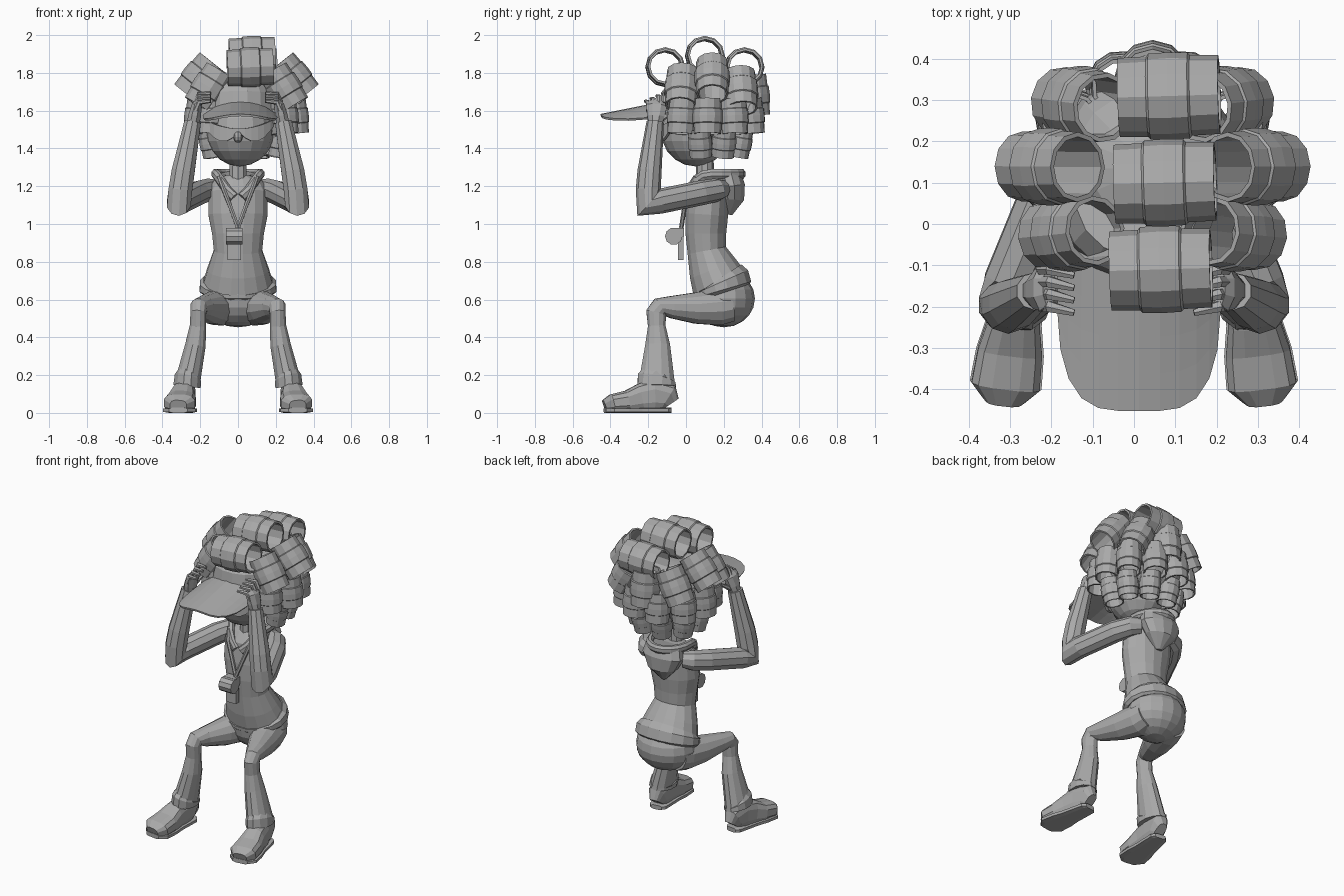
import bpy, bmesh, math
from mathutils import Vector, Matrix

if "Cube" in bpy.data.objects:
    bpy.data.objects.remove(bpy.data.objects["Cube"], do_unlink=True)

colour = (.4, .4, .4, 1)
grey = bpy.data.materials.new("plain_grey")
grey.use_nodes = True
grey.diffuse_color = colour
grey.node_tree.nodes["Principled BSDF"].inputs["Base Color"].default_value = colour

X, Y, Z = Matrix.Identity(3)
SIDES = {"left": 1, "right": -1}


def finish(name, bm, thickness=0):
    bmesh.ops.recalc_face_normals(bm, faces=bm.faces)
    mesh = bpy.data.meshes.new(name)
    bm.to_mesh(mesh)
    bm.free()
    mesh.materials.append(grey)
    part = bpy.data.objects.new(name, mesh)
    bpy.context.collection.objects.link(part)
    if thickness:
        part.modifiers.new("thickness", "SOLIDIFY").thickness = thickness


def skin(name, rings, cyclic=False):
    """Joins rings of points with quads; caps the ends unless cyclic."""
    bm = bmesh.new()
    rows = [[bm.verts.new(point) for point in ring] for ring in rings]
    following = rows[1:] + rows[:1] if cyclic else rows[1:]
    for row, other in zip(rows, following):
        for i in range(len(row)):
            bm.faces.new((row[i - 1], row[i], other[i], other[i - 1]))
    if not cyclic:
        bm.faces.new(rows[0])
        bm.faces.new(rows[-1])
    finish(name, bm)


def sheet(name, rows, thickness):
    """Open surface through rows of points, given a thickness."""
    bm = bmesh.new()
    rows = [[bm.verts.new(point) for point in row] for row in rows]
    for row, other in zip(rows, rows[1:]):
        for i in range(1, len(row)):
            bm.faces.new((row[i - 1], row[i], other[i], other[i - 1]))
    finish(name, bm, thickness)


def loft(name, sections, sides=10, across=X, mirror=1, power=1):
    """Sections (x, y, z, radius, optional second radius) set across a path."""
    centres = [Vector((s[0] * mirror, s[1], s[2])) for s in sections]
    steps = [(b - a).normalized() for a, b in zip(centres, centres[1:])]
    rings = []
    for k, section in enumerate(sections):
        along = (steps[max(k - 1, 0)] + steps[min(k, len(steps) - 1)]).normalized()
        u = (across - along * across.dot(along)).normalized()
        v = along.cross(u)
        ring = []
        for i in range(sides):
            angle = math.tau * (i + .5) / sides
            c, s = [math.copysign(abs(w) ** power, w) for w in (math.cos(angle), math.sin(angle))]
            ring.append(centres[k] + u * c * section[3] + v * s * section[-1])
        rings.append(ring)
    skin(name, rings)


def solid(name, centre, scale, maker, **options):
    bm = bmesh.new()
    place = Matrix.Translation(centre) @ Matrix.Diagonal((*scale, 1))
    maker(bm, matrix=place, **options)
    finish(name, bm)


def ball(name, centre, radii, segments=16):
    solid(name, centre, radii, bmesh.ops.create_uvsphere,
          u_segments=segments, v_segments=segments // 2 + 2, radius=1)


def box(name, centre, dimensions):
    solid(name, centre, dimensions, bmesh.ops.create_cube, size=1)


def roller(name, centre, axis, radius, sides=12):
    """Open tube with a wider lock of hair wound round its middle."""
    turn = Vector(axis).to_track_quat("Z", "Y")
    half = [(.78, 1.15), (.9, 1.15), (.92, .5), (.98, .45)]
    profile = half + [(1, 0)] + [(r, -h) for r, h in reversed(half)]
    rings = []
    for r, h in profile:
        angles = [math.tau * i / sides for i in range(sides)]
        rings.append([Vector(centre) + turn @ Vector((r * math.cos(a), r * math.sin(a), h)) * radius
                      for a in angles])
    skin(name, rings, cyclic=True)


def roller_ring(name, count, start, height, radius, lean, spread=1, drop=0):
    """Rollers round the sides and back of the head, open towards the face."""
    for i in range(count):
        angle = math.radians(start + (180 - 2 * start) * i / (count - 1))
        c, s = math.cos(angle), math.sin(angle)
        centre = (.045 + .25 * spread * c, .12 + .23 * spread * s, height - drop * abs(s))
        roller(f"{name}_{i + 1}", centre, (lean[0] * c, lean[1] * s, -1), radius)


# Trunk
loft("shirt", [(0, .13, 1.26, .06), (0, .13, 1.23, .13, .08), (0, .12, 1.17, .16, .11),
               (0, .11, 1.05, .16, .115), (0, .105, .95, .14, .11), (0, .11, .86, .13, .105),
               (0, .145, .76, .165, .135), (0, .18, .68, .19, .155)], sides=16)
loft("shirt_hem", [(0, .17, .705, .185, .15), (0, .18, .69, .205, .165),
                   (0, .19, .65, .207, .165), (0, .195, .635, .19, .15)], sides=16)
ball("pelvis", centre=(0, .2, .605), radii=(.19, .165, .152))
loft("neck", [(0, .1, 1.2, .05), (0, .1, 1.4, .045)])

# Hood, with a collar that dips to a point at the front
collar = []
for i in range(19):
    angle = math.radians(-80 + 340 * i / 18)
    c, s = math.cos(angle), math.sin(angle)
    collar.append((.12 * c, .15 + .145 * s, 1.265 - .13 * max(0, -s) ** 3, .028, .022))
loft("collar", collar, sides=8, across=Z)
loft("hood", [(0, .22, 1.27, .12, .07), (0, .235, 1.2, .14, .08), (0, .24, 1.13, .1, .07),
              (0, .225, 1.05, .02)], sides=12)

for tag, side in SIDES.items():
    # Flared leg and cuff
    loft(tag + "_leg", [(.09, .24, .57, .09), (.1, .17, .56, .1), (.14, .05, .555, .085),
                        (.185, -.08, .56, .06), (.207, -.14, .56, .047, .052),
                        (.21, -.158, .53, .043, .056), (.212, -.155, .46, .045, .048),
                        (.225, -.15, .36, .056, .068), (.27, -.155, .15, .07, .1)],
         sides=12, mirror=side)
    loft(tag + "_cuff", [(.26, -.15, .19, .068, .095), (.265, -.155, .18, .075, .105),
                         (.27, -.155, .14, .075, .105)], sides=12, mirror=side)

    # Shoe, standing on the floor and turned outwards
    shoe = [(-.08, .03, .05), (-.1, .05, .08), (-.17, .058, .09), (-.24, .065, .078),
            (-.31, .08, .06), (-.39, .085, .05), (-.43, .045, .035)]
    loft(tag + "_shoe", [(.26 - .13 * y, y, tall, wide, tall) for y, wide, tall in shoe],
         sides=12, mirror=side, power=.7)
    loft(tag + "_sole", [(.26 - .13 * y, y, .014, wide + .006, .014) for y, wide, tall in shoe],
         sides=8, mirror=side, power=.5)

    # Bent arm, with the hand held to the head
    loft(tag + "_arm", [(.11, .19, 1.185, .05), (.16, .16, 1.18, .062), (.21, .08, 1.165, .066),
                        (.3, -.14, 1.12, .066), (.313, -.2, 1.11, .066, .088),
                        (.305, -.2, 1.18, .066), (.29, -.193, 1.28, .064),
                        (.24, -.163, 1.54, .046)], mirror=side)
    loft(tag + "_palm", [(.24, -.163, 1.52, .036), (.23, -.16, 1.57, .036, .05),
                         (.218, -.155, 1.625, .03, .06), (.205, -.153, 1.645, .02, .05)],
         sides=8, mirror=side)
    for i in range(4):
        y, z = -.2 + .03 * i, 1.6 + .014 * i
        loft(f"{tag}_finger_{i + 1}", [(.225, y, z, .014), (.205, y, z + .045, .015),
                                       (.145, y - .015, z + .05, .009)],
             sides=6, across=Y, mirror=side)
    loft(tag + "_thumb", [(.235, -.14, 1.55, .017), (.21, -.065, 1.6, .01)], sides=6, mirror=side)

    # Ear and upswept lens, wrapped round the face
    ball(tag + "_ear", centre=(.01 + .185 * side, .06, 1.47), radii=(.025, .04, .05), segments=8)
    lens = []
    for i in range(7):
        u = i / 6
        x, top = .2 * u, 1.505 + .055 * u * u
        y = .05 - .2 * math.sqrt(1 - (x / .23) ** 2)
        low = top - .02 - .06 * math.sin(math.pi * u)
        lens.append([(.005 + x * side, y, top), (.005 + x * side, y, low)])
    sheet(tag + "_lens", lens, thickness=.016)

    # Neck cord
    loft(tag + "_cord", [(.1, .05, 1.25, .012), (.075, .005, 1.18, .012),
                         (.04, -.008, 1.09, .012), (0, -.025, .98, .012)], sides=6, mirror=side)

# Head and cap
ball("head", centre=(.01, .05, 1.5), radii=(.185, .185, .195))
ball("nose", centre=(0, -.145, 1.46), radii=(.024, .03, .03), segments=8)
loft("cap_band", [(.012, .055, 1.575, .19), (.012, .055, 1.6, .198), (.012, .06, 1.68, .19),
                  (.012, .07, 1.73, .155)], sides=16)

# Arched visor with a rounded front edge
visor = []
for i in range(13):
    c = math.sin(math.pi * (i / 12 - .5))
    front = -.22 - .233 * math.sqrt(max(0, 1 - c ** 4))
    row = []
    for j in range(5):
        y = -.09 + (front + .09) * j / 4
        row.append((.012 + .197 * c, y, 1.673 + .2 * y - .085 * c * c * (1 + y)))
    visor.append(row)
sheet("visor", visor, thickness=.012)

# Hair: scalp, then rollers from the crown down
ball("scalp", centre=(.035, .135, 1.59), radii=(.23, .235, .19))
for i in range(3):
    middle = i == 1
    roller(f"crown_roller_{i + 1}", centre=(.065 + .01 * i, .21 * i - .11, 1.83 + .06 * middle),
           axis=(1, .03, .04), radius=.106)
roller_ring("upper_roller", count=7, start=-38, height=1.78, radius=.094, lean=(.8, .1), drop=.1)
roller_ring("middle_roller", count=8, start=-38, height=1.57, radius=.08, lean=(.1, .1))
roller_ring("lower_roller", count=6, start=-15, height=1.43, radius=.066, lean=(-.2, -.2),
            spread=.77)

# Whistle
loft("whistle_drum", [(-.064, -.065, .935, .046), (.024, -.065, .935, .046)], across=Z)
box("whistle_mouth", centre=(-.02, -.035, .955), dimensions=(.08, .05, .05))
box("whistle_tag", centre=(-.02, -.028, .87), dimensions=(.07, .03, .12))
